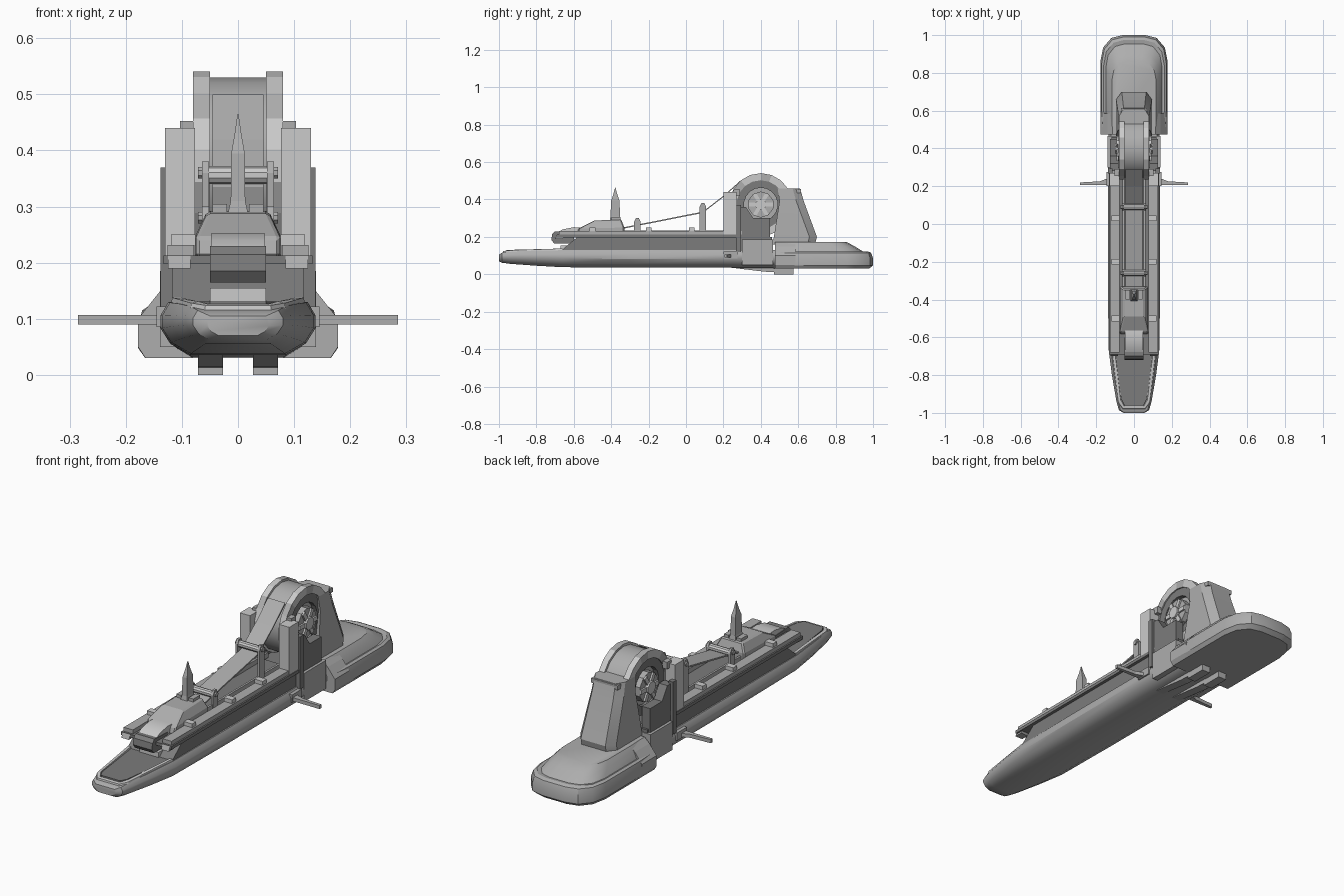
import bpy, bmesh, math

if "Cube" in bpy.data.objects:
    bpy.data.objects.remove(bpy.data.objects["Cube"])

# grey tones of the painted parts
TONES = {}
for key, v in (("dark_grey", .2), ("mid_grey", .42), ("light_grey", .62)):
    TONES[key] = bpy.data.materials.new(key)
    TONES[key].diffuse_color = (v, v, v, 1)
DARK, MID, LIGHT = TONES.values()


def build(name, rings, mirror=False, smooth=False, bevel=0, tone=LIGHT):
    """Skin a stack of equal-length rings, cap the ends."""
    bm = bmesh.new()
    for s in ((1, -1) if mirror else (1,)):
        rows = [[bm.verts.new((s * x, y, z)) for x, y, z in r] for r in rings]
        n = len(rows[0])
        for a, b in zip(rows, rows[1:]):
            for i in range(n):
                j = (i + 1) % n
                bm.faces.new((a[i], a[j], b[j], b[i]))
        bm.faces.new(rows[0][::-1])
        bm.faces.new(rows[-1])
    bmesh.ops.recalc_face_normals(bm, faces=bm.faces)
    me = bpy.data.meshes.new(name)
    bm.to_mesh(me)
    bm.free()
    me.materials.append(tone)
    ob = bpy.data.objects.new(name, me)
    bpy.context.collection.objects.link(ob)
    if bevel:
        m = ob.modifiers.new("bevel", 'BEVEL')
        m.width, m.segments = bevel, 1
    if smooth:
        bpy.ops.object.select_all(action='DESELECT')
        bpy.context.view_layer.objects.active = ob
        ob.select_set(True)
        bpy.ops.object.shade_smooth_by_angle(angle=math.radians(32))
    return ob


def side(name, prof, x0, x1, mirror=False, **k):
    """Profile in y,z extruded along x."""
    return build(name, [[(x, y, z) for y, z in prof] for x in (x0, x1)], mirror, **k)


def plan(name, prof, z0, z1, mirror=False, **k):
    """Profile in x,y extruded along z."""
    return build(name, [[(x, y, z) for x, y in prof] for z in (z0, z1)], mirror, **k)


def box(name, x0, x1, y0, y1, z0, z1, mirror=False, **k):
    return side(name, [(y0, z0), (y1, z0), (y1, z1), (y0, z1)], x0, x1, mirror, **k)


def circle(r, n, cy, cz):
    return [(cy + r * math.cos(math.tau * (i + .5) / n),
             cz + r * math.sin(math.tau * (i + .5) / n)) for i in range(n)]


# main hull: stations of y, half width, bottom, top
hull = []
for y, w, zb, zt in [(-1, .055, .07, .105), (-.985, .08, .062, .115), (-.94, .093, .056, .122),
                     (-.8, .117, .046, .127), (-.66, .135, .038, .129), (-.3, .138, .036, .13),
                     (.2, .138, .036, .13), (.5, .135, .032, .13)]:
    h = zt - zb
    half = [(w * .62, zb), (w * .88, zb + h * .22), (w, zb + h * .5),
            (w, zb + h * .75), (w * .9, zt)]
    hull.append([(x, y, z) for x, z in half] + [(-x, y, z) for x, z in half[::-1]])
build("main_hull", hull, smooth=True, tone=MID)

# bow deck with its raised edge
plan("bow_deck", [(-.1, -.66), (-.066, -.93), (-.05, -.96), (.05, -.96), (.066, -.93), (.1, -.66)],
     .12, .131, tone=DARK)
build("bow_rim", [[(.1, -.66, .125), (.12, -.66, .125), (.117, -.66, .138), (.103, -.66, .138)],
                  [(.069, -.93, .118), (.085, -.945, .116), (.083, -.943, .128), (.071, -.93, .131)],
                  [(.05, -.962, .113), (.06, -.98, .112), (.058, -.978, .124), (.052, -.964, .126)],
                  [(0, -.962, .113), (0, -.98, .112), (0, -.978, .124), (0, -.964, .126)]], True)
box("bow_step", -.05, .05, -.67, -.6, .125, .155)

# superstructure, deck and rails
side("superstructure", [(-.67, .125), (.46, .125), (.46, .2), (-.58, .2)], -.118, .118, tone=DARK)
box("deck_plate", -.133, .133, -.69, .27, .198, .213, tone=DARK)
box("deck_rail", .078, .126, -.68, .3, .212, .232, True, tone=MID)
box("channel_wall", .05, .06, -.34, .3, .21, .235, True, tone=MID)
for i, y in enumerate((-.5, -.2, .03)):
    box(f"rail_block_{i}", .076, .119, y - .015, y + .015, .23, .25, True)

# front jaw and curved chute
side("front_jaw", [(-.72, .185), (-.705, .165), (-.6, .165), (-.6, .225), (-.7, .23), (-.715, .215)],
     -.05, .05, tone=DARK)
side("front_hook", [(-.7, .19), (-.66, .19), (-.64, .212), (-.69, .212)], .085, .125, True, tone=MID)
side("chute", [(-.7, .215), (-.66, .24), (-.6, .252), (-.56, .25), (-.56, .21), (-.7, .2)],
     -.048, .048, smooth=True)

# winch house with spike
build("winch_house", [[(-.075, -.585, .21), (.075, -.585, .21), (.075, -.33, .21), (-.075, -.33, .21)],
                      [(-.075, -.575, .245), (.075, -.575, .245), (.075, -.33, .25), (-.075, -.33, .25)],
                      [(-.055, -.49, .288), (.055, -.49, .288), (.055, -.345, .292), (-.055, -.345, .292)]],
      bevel=.006, tone=MID)
build("spike", [[(a * w, -.378 + b * d, z) for a, b in ((-1, -1), (1, -1), (1, 1), (-1, 1))]
                for w, d, z in ((.02, .032, .28), (.013, .026, .31), (.012, .022, .395),
                                (.006, .01, .43), (.001, .001, .465))], tone=MID)
box("spike_bracket", .02, .045, -.4, -.35, .28, .305, True, tone=MID)

# belt and its guide rollers
path = [(-.34, .25), (.09, .335), (.2, .42), (.29, .5)]
side("belt", path + [(y, z - .007) for y, z in path[::-1]], -.045, .045, tone=MID)
for n, y, top in (("rear", .09, .38), ("front", -.26, .3)):
    side(n + "_roller_post", [(y - .018, .21), (y + .018, .21), (y + .018, top - .02),
                              (y + .008, top), (y - .008, top), (y - .018, top - .02)],
         .052, .064, True, tone=MID)
    side(n + "_roller", circle(.016, 10, y, top - .024), -.056, .056, smooth=True)
    side(n + "_roller_cap", circle(.011, 8, y, top - .02), .06, .071, True, tone=MID)

# big wheel: drum, flanges, hub and spokes
CY, CZ = .4, .373
side("wheel_drum", circle(.157, 18, CY, CZ), -.051, .051, smooth=True, tone=MID)
rims = [circle(r, 18, CY, CZ) for r in (.168, .13, .09)]
for n, outer, inner, x, tone in (("flange", rims[0], rims[1], .08, LIGHT),
                                 ("web", rims[1], rims[2], .074, DARK)):
    for i in range(18):
        j = (i + 1) % 18
        shade = MID if n == "flange" and i % 3 == 0 else tone
        side(f"wheel_{n}_{i}", [outer[i], outer[j], inner[j], inner[i]], .05, x, True, tone=shade)
side("wheel_hub", circle(.07, 10, CY, CZ), .05, .084, True, tone=MID)
side("wheel_hub_cap", circle(.03, 8, CY, CZ), .08, .1, True)
for i in range(6):
    a = math.tau * i / 6
    c, s = math.cos(a), math.sin(a)
    side(f"wheel_spoke_{i}", [(CY + r * c - t * s, CZ + r * s + t * c) for r, t in
                              ((.02, -.01), (.066, -.01), (.066, .01), (.02, .01))],
         .08, .092, True)

# wheel supports
box("front_post", .077, .13, .2, .27, .205, .44, True)
box("post_cap", .078, .103, .255, .29, .42, .453, True, tone=MID)
box("post_plate", .115, .138, .268, .295, .12, .37, True, tone=DARK)
side("wheel_cradle", [(.28, .12), (.28, .36), (.32, .36), (.36, .3), (.45, .3), (.45, .12)],
     .082, .126, True, tone=DARK)
box("cradle_base", .09, .139, .3, .465, .05, .185, True, tone=MID)

# fairing behind the wheel
build("wheel_fairing", [[(-b, y0, z), (b, y0, z), (b, y1 - .04, z), (b * .68, y1, z),
                         (-b * .68, y1, z), (-b, y1 - .04, z)]
                        for z, b, y0, y1 in ((.16, .095, .46, .69), (.2, .095, .47, .7),
                                             (.39, .084, .5, .63), (.46, .08, .49, .61))],
      smooth=True, tone=MID)
box("fairing_lip", -.07, .07, .5, .614, .435, .456, tone=MID)

# tail hull: plan outline scaled at each level
half = [(.172, .48), (.178, .6), (.178, .86), (.163, .935), (.12, .985), (.06, 1)]
outline = half + [(-x, y) for x, y in half[::-1]]
build("tail_hull", [[(x * sx, .48 + (y - .48) * sy, z) for x, y in outline]
                    for z, sx, sy in ((.03, .93, .96), (.048, 1, 1), (.085, 1, 1), (.115, .96, .98),
                                      (.122, .9, .95), (.118, .84, .91), (.15, .76, .81),
                                      (.172, .66, .73))], smooth=True, tone=MID)
build("tail_shoulder", [[(x, y, z) for x, z in ((.08, .03), (.165, .03), (.178, .05), (.178, .1),
                                                (.14, .148), (.115, .172), (.08, .172))]
                        for y in (.475, .585)], True, tone=MID)

# keel feet and side fins
side("keel_foot", [(.22, .038), (.42, .014), (.47, .012), (.47, 0), (.575, 0), (.575, .04), (.22, .06)],
     .027, .071, True, tone=MID)
plan("side_fin", [(.12, .25), (.18, .226), (.285, .22), (.285, .206), (.12, .206)], .09, .107, True,
     tone=MID)
box("fin_root", .125, .145, .2, .275, .085, .122, True, tone=MID)

for m in bpy.data.materials:
    if m.users and not m.is_grease_pencil:
        m.use_nodes = True
        m.node_tree.nodes["Principled BSDF"].inputs["Base Color"].default_value = m.diffuse_color
